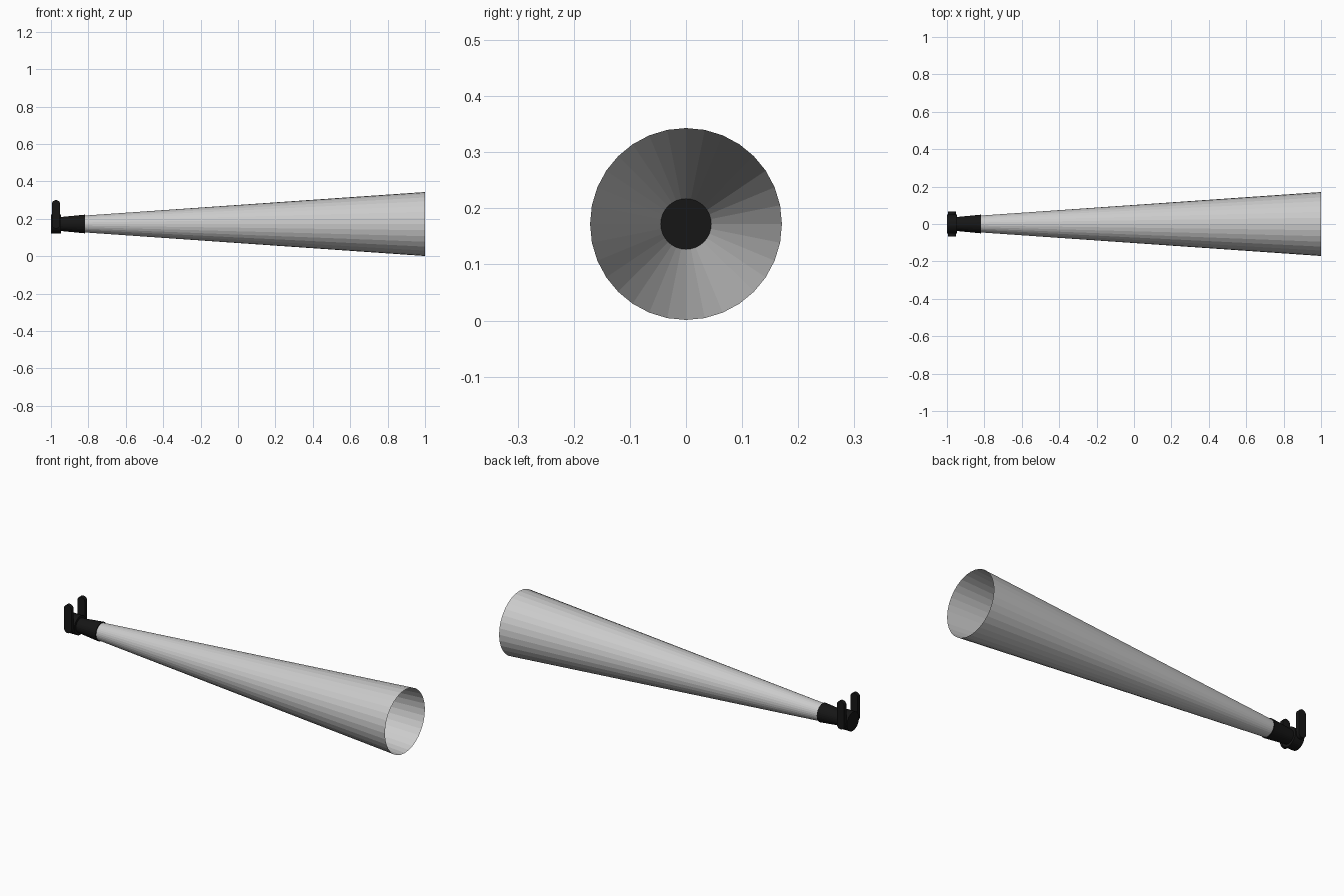
import bpy, bmesh, math
from mathutils import Matrix

if "Cube" in bpy.data.objects:
    bpy.data.objects.remove(bpy.data.objects["Cube"])

AXIS_Z = 0.172

black = bpy.data.materials.new("black_metal")
black.diffuse_color = (0.008, 0.008, 0.008, 1)
black.use_nodes = True
black.node_tree.nodes["Principled BSDF"].inputs["Base Color"].default_value = black.diffuse_color


def finish(name, bm, mat=None):
    bmesh.ops.recalc_face_normals(bm, faces=bm.faces[:])
    me = bpy.data.meshes.new(name)
    bm.to_mesh(me)
    bm.free()
    if mat:
        me.materials.append(mat)
    ob = bpy.data.objects.new(name, me)
    bpy.context.collection.objects.link(ob)
    return ob


def tapered(name, x0, r0, x1, r1, mat=None, open_end=False):
    """Cone section along x, optionally open at the x1 end."""
    bm = bmesh.new()
    m = Matrix.Translation(((x0 + x1) / 2, 0, AXIS_Z)) @ Matrix.Rotation(math.pi / 2, 4, 'Y')
    bmesh.ops.create_cone(bm, cap_ends=True, segments=32, radius1=r0,
                          radius2=r1, depth=x1 - x0, matrix=m)
    if open_end:
        caps = [f for f in bm.faces if f.calc_center_median().x > x1 - 0.001]
        bmesh.ops.delete(bm, geom=caps, context='FACES_ONLY')
    return finish(name, bm, mat)


def strap(name, y0, y1, x, half, z_low, z_high):
    """Flat bar with rounded top and bottom, extruded along y."""
    n = 10
    pts = [(x + half * math.cos(math.pi * i / n),
            z_high - half + half * math.sin(math.pi * i / n)) for i in range(n + 1)]
    pts += [(x - half * math.cos(math.pi * i / n),
             z_low + half - half * math.sin(math.pi * i / n)) for i in range(n + 1)]
    bm = bmesh.new()
    face = bm.faces.new([bm.verts.new((px, y0, pz)) for px, pz in pts])
    ext = bmesh.ops.extrude_face_region(bm, geom=[face])
    moved = [g for g in ext["geom"] if isinstance(g, bmesh.types.BMVert)]
    bmesh.ops.translate(bm, verts=moved, vec=(0, y1 - y0, 0))
    return finish(name, bm, black)


# Light beam, open at the wide end
tapered("beam", -0.82, 0.045, 1.0, 0.171, open_end=True)

# Lamp housing: tapered snout and round rear body
tapered("lamp_snout", -0.95, 0.037, -0.818, 0.05, black)
tapered("lamp_body", -1.0, 0.051, -0.945, 0.051, black)

# Yoke arms on both sides
for side, label in ((-1, "front"), (1, "back")):
    strap("yoke_arm_" + label, side * 0.048, side * 0.068, -0.973, 0.022, 0.148, 0.30)
